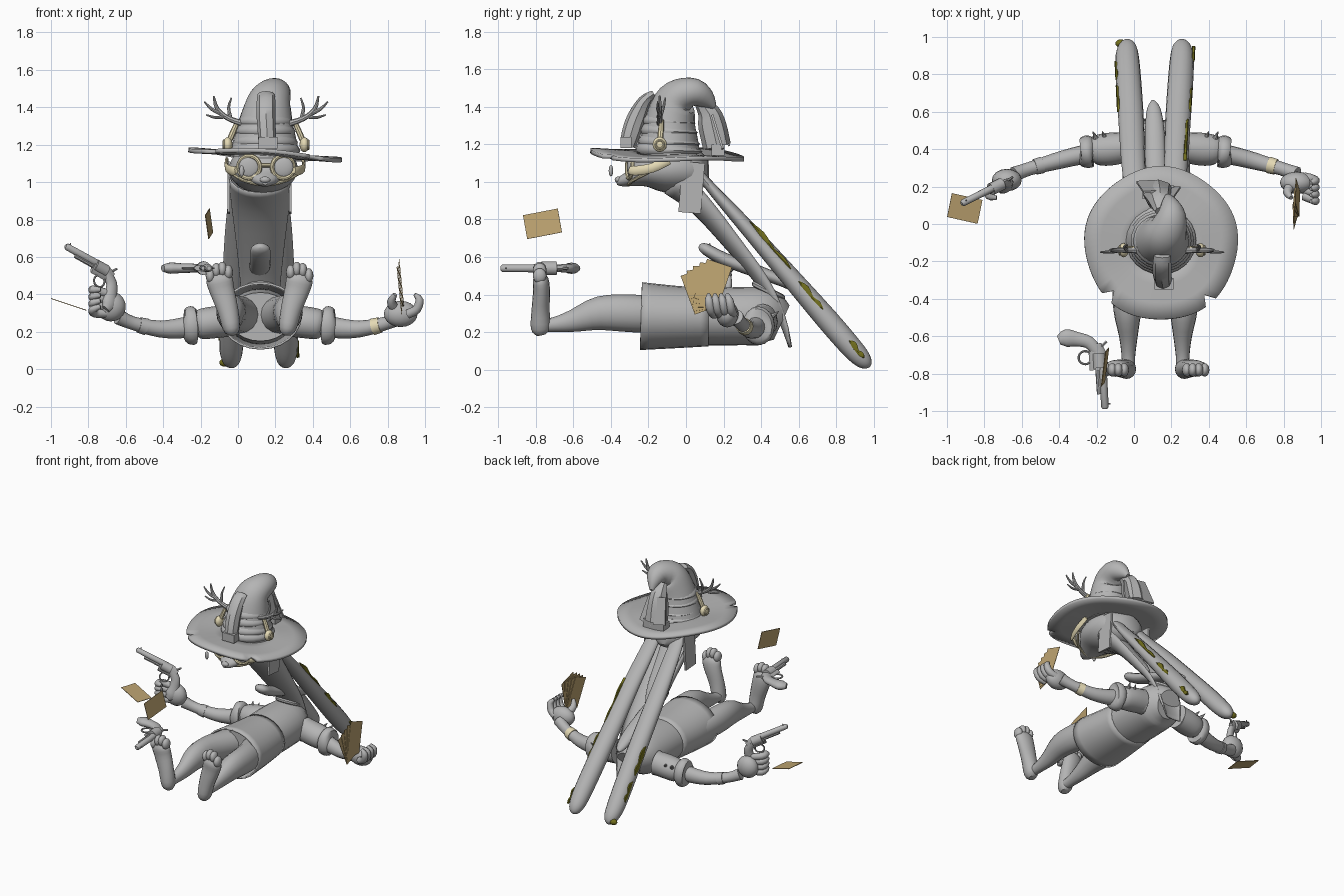
import bpy, bmesh, math
from mathutils import Vector, Matrix

old = bpy.data.objects.get("Cube")
if old:
    bpy.data.objects.remove(old)


def material(name, r, g, b):
    m = bpy.data.materials.new(name)
    m.use_nodes = True
    m.diffuse_color = (r, g, b, 1)
    m.node_tree.nodes["Principled BSDF"].inputs["Base Color"].default_value = (r, g, b, 1)
    return m


GREY = material("plain grey", .46, .46, .46)
CREAM = material("cream leather", .78, .7, .46)
TAN = material("card tan", .51, .37, .165)
OLIVE = material("dark olive", .17, .16, .012)
MID, HAT_MID, EAR_MID = .115, .15, .11
X, Y, Z = Vector((1, 0, 0)), Vector((0, 1, 0)), Vector((0, 0, 1))
made = []


def finish(name, bm, mat=GREY, matrix=None, thick=0):
    bmesh.ops.recalc_face_normals(bm, faces=bm.faces)
    mesh = bpy.data.meshes.new(name)
    bm.to_mesh(mesh)
    bm.free()
    ob = bpy.data.objects.new(name, mesh)
    bpy.context.collection.objects.link(ob)
    mesh.materials.append(mat)
    if matrix:
        ob.matrix_world = matrix
    if thick:
        mod = ob.modifiers.new("thickness", "SOLIDIFY")
        mod.thickness, mod.offset = thick, 0
    made.append(ob)
    return ob


def smooth_path(pts, steps):
    """Catmull-Rom interpolation of points with radii."""
    out = []
    for i in range(len(pts) - 1):
        a, b, c, d = (pts[max(0, min(len(pts) - 1, i + k))] for k in (-1, 0, 1, 2))
        for s in range(steps):
            t = s / steps
            out.append([q + .5 * t * (r - p + t * (2*p - 5*q + 4*r - w + t * (3*(q - r) + w - p)))
                        for p, q, r, w in zip(a, b, c, d)])
    return out + [list(pts[-1])]


def loft(name, pts, mat=GREY, side=X, sides=16, caps=True, arc=None, matrix=None, flip=False, steps=3, thick=0, mid=MID):
    """Sweep an ellipse (or an open arc of one) through (x, y, z, radius, radius)."""
    pts = [tuple(p) if len(p) == 5 else tuple(p) + (p[3],) for p in pts]
    if flip:
        pts = [(2 * mid - p[0],) + p[1:] for p in pts]
    path = smooth_path(pts, steps)
    bm, rings = bmesh.new(), []
    for i, p in enumerate(path):
        t = (Vector(path[min(i + 1, len(path) - 1)][:3]) - Vector(path[max(i - 1, 0)][:3])).normalized()
        u = (side - t * side.dot(t)).normalized()
        v = t.cross(u)
        a0, a1 = arc or (0, math.tau)
        ring = []
        for k in range(sides + 1 if arc else sides):
            a = a0 + (a1 - a0) * k / sides
            ring.append(bm.verts.new(Vector(p[:3]) + u * math.cos(a) * max(p[3], .001) + v * math.sin(a) * max(p[4], .001)))
        rings.append(ring)
    for r, q in zip(rings, rings[1:]):
        for k in range(sides):
            j = (k + 1) % len(r)
            bm.faces.new((r[k], r[j], q[j], q[k]))
    if caps and not arc:
        bm.faces.new(rings[0])
        bm.faces.new(rings[-1])
    return finish(name, bm, mat, matrix, thick)


def ball(name, at, size, mat=GREY):
    bm = bmesh.new()
    bmesh.ops.create_uvsphere(bm, u_segments=16, v_segments=10, radius=1)
    return finish(name, bm, mat, Matrix.Translation(at) @ Matrix.Diagonal((*size, 1)))


def plate(name, at, size, mat=GREY, rot=Matrix.Identity(4)):
    bm = bmesh.new()
    bmesh.ops.create_cube(bm, size=1)
    return finish(name, bm, mat, Matrix.Translation(at) @ rot @ Matrix.Diagonal((*size, 1)))


def ring(name, at, axis, big, small, mat=CREAM, matrix=Matrix.Identity(4)):
    q = axis.to_track_quat("Z", "Y")
    bm = bmesh.new()
    grid = [[bm.verts.new(q @ Vector(((big + small * math.cos(b)) * math.cos(a),
             (big + small * math.cos(b)) * math.sin(a), small * math.sin(b))))
             for b in (math.tau * j / 8 for j in range(8))] for a in (math.tau * i / 24 for i in range(24))]
    for i in range(24):
        for j in range(8):
            bm.faces.new((grid[i][j], grid[i - 1][j], grid[i - 1][j - 1], grid[i][j - 1]))
    return finish(name, bm, mat, matrix @ Matrix.Translation(at))


# Torso with an open skirt
loft("skirt", [(.12, -.24, .285, .215, .175), (.12, -.05, .28, .2, .16), (.12, .12, .28, .18, .15)], sides=24, caps=False, thick=.012)
loft("torso", [(.12, -.14, .28, .17, .13), (.12, .1, .28, .18, .15), (.12, .3, .285, .18, .155),
               (.12, .43, .28, .16, .15), (.12, .51, .25, .09, .1)], sides=24)
ring("collar", (.12, .44, .42), Vector((0, .5, 1)), .08, .018, GREY)
loft("tail", [(.12, .07, .66, .01), (.12, .1, .645, .05, .03), (.12, .2, .59, .055, .035), (.115, .36, .53, .055, .035),
              (.11, .52, .47, .05, .03), (.105, .62, .42, .035, .025), (.1, .66, .4, .008)])

# Limbs, mirrored across the body
for flip, tag in ((False, "right"), (True, "left")):
    def mx(x, mid=MID):
        return 2 * mid - x if flip else x
    loft(tag + "_leg", [(.01, -.12, .29, .1, .1), (-.03, -.3, .3, .085, .1), (-.035, -.46, .3, .075, .09),
                        (-.03, -.6, .26, .05, .06), (-.03, -.7, .24, .037, .04), (-.03, -.77, .235, .035, .035)], flip=flip)
    loft(tag + "_foot", [(-.03, -.77, .185, .025), (-.035, -.775, .22, .047, .052), (-.055, -.775, .32, .056, .048),
                         (-.085, -.77, .42, .066, .045), (-.1, -.775, .48, .07, .042), (-.105, -.78, .51, .04, .025)], flip=flip)
    for k in range(4):
        ball(tag + "_toe", (mx(-.148 + .032 * k), -.78, .5 + .022 * (k in (1, 2)) + .006 * k), (.025, .036, .04))
    loft(tag + "_arm", [(-.04, .41, .26, .08, .09), (-.2, .385, .24, .055, .06), (-.3, .365, .22, .05, .055),
                        (-.42, .335, .215, .045, .045), (-.56, .295, .245, .036, .036), (-.64, .265, .28, .042, .042)], side=Y, flip=flip)
    loft(tag + "_sleeve", [(-.04, .41, .26, .08, .085), (-.13, .4, .25, .088, .085), (-.2, .395, .24, .08, .08), (-.23, .39, .235, .06, .06)], side=Y, flip=flip)
    loft(tag + "_cuff", [(-.215, .39, .235, .05), (-.23, .39, .235, .085, .1), (-.275, .38, .23, .08, .095), (-.29, .38, .23, .05)], side=Y, flip=flip)
    for k in range(2):
        loft(tag + "_sleeve_spike", [(mx(-.15 - .05 * k), .45, .28, .018), (mx(-.17 - .05 * k), .495, .31, .002)], sides=8, steps=1)
    loft(tag + "_bracelet", [(-.49, .316, .226, .045), (-.53, .305, .236, .042)], CREAM if flip else GREY, side=Y, flip=flip, steps=1)

    # Long ears falling backwards, each with its own moss patches
    loft(tag + "_ear", [(.02, .04, 1.08, .045, .02), (.01, .16, .94, .057, .03), (-.005, .34, .74, .064, .042), (-.015, .55, .5, .068, .052),
                        (-.028, .75, .27, .068, .06), (-.036, .88, .12, .064, .058), (-.036, .94, .055, .052, .048),
                        (-.036, .97, .025, .03, .028), (-.036, .98, .015, .006)], flip=flip, mid=EAR_MID)
    patches = ((.34, .56, .016, .016), (.6, .73, .018, .004), (.87, .95, .018, 0)) if flip else ((.6, .74, .026, 0), (.77, .87, .02, 0))
    for start, end, wide, inset in patches:
        def on_ear(y, w, lift=0):
            return (-.052 - .05 * y + inset, y, 1.155 - 1.15 * y + lift + inset * 1.6, .009, w)
        loft(tag + "_ear_moss", [on_ear(start, .002), on_ear(start * .7 + end * .3, wide, .008), on_ear(start * .45 + end * .55, wide * .6, -.006),
                                 on_ear(start * .2 + end * .8, wide * .9), on_ear(end, .003)], OLIVE, sides=6, flip=flip, mid=EAR_MID)
    plate(tag + "_side_flap", (mx(-.05), .03, .97), (.014, .12, .27), rot=Matrix.Rotation(-.08, 4, "X"))

    # Antlers and ear pieces on the hat
    for branch in (((.04, -.14, 1.31, .018), (-.05, -.14, 1.34, .014), (-.11, -.14, 1.39, .012), (-.13, -.14, 1.46, .005)),
                   ((-.08, -.14, 1.36, .011), (-.14, -.15, 1.39, .009), (-.18, -.15, 1.43, .004)),
                   ((-.04, -.14, 1.34, .011), (-.05, -.12, 1.4, .008), (-.035, -.11, 1.45, .004)),
                   ((-.07, -.14, 1.35, .01), (-.12, -.15, 1.345, .008), (-.17, -.15, 1.36, .004))):
        loft(tag + "_antler", branch, sides=8, side=Y, flip=flip, mid=HAT_MID)
    loft(tag + "_headset_stem", [(.0, -.13, 1.33, .012), (-.03, -.135, 1.26, .016), (-.055, -.14, 1.2, .014)], CREAM, sides=8, flip=flip, side=Y, mid=HAT_MID)
    ball(tag + "_headset_disc", (mx(-.055, HAT_MID), -.14, 1.2), (.026, .038, .04), CREAM)
    ring(tag + "_headset_ring", (mx(-.075, HAT_MID), -.14, 1.2), X, .022, .007, CREAM)
    loft(tag + "_goggle_strap", [(-.06, -.09, 1.115, .01, .022), (-.06, -.18, 1.075, .01, .025), (-.03, -.27, 1.06, .01, .025), (-.01, -.3, 1.065, .01, .022)],
         CREAM, sides=8, flip=flip, side=X, mid=HAT_MID - .005)
    ring(tag + "_goggle_rim", (mx(.06, HAT_MID), -.3, 1.08), Vector((mx(-.25, 0), -1, .05)), .06, .012, CREAM)
    ball(tag + "_goggle_lens", (mx(.06, HAT_MID), -.297, 1.08), (.056, .018, .056))

ball("ear_tip_moss", (-.07, .965, .035), (.03, .022, .022), OLIVE)

# Head, muzzle and the stretched neck cloth
loft("head", [(.12, .12, 1.06, .06, .06), (.12, .06, 1.06, .15, .11), (.135, -.08, 1.07, .185, .13), (.145, -.2, 1.06, .16, .1),
              (.145, -.28, 1.025, .095, .05), (.145, -.34, 1.005, .05, .03), (.145, -.37, 1.0, .015)], sides=24)
ball("nose", (.145, -.36, 1.012), (.028, .02, .018))
loft("goggle_bridge", [(.11, -.31, 1.09, .011), (.19, -.31, 1.09, .011)], CREAM, sides=8, side=Y)
loft("chin_strap", [(-.04, -.2, 1.05, .008), (.03, -.28, 1.01, .01), (.145, -.31, .985, .009), (.26, -.28, 1.01, .01), (.33, -.2, 1.05, .008)], CREAM, sides=8, side=Z)
loft("neck_cloth", [(.12, -.03, 1.03, .165, .12), (.12, .1, .9, .155, .09), (.12, .26, .7, .13, .07), (.12, .43, .47, .105, .05),
                    (.12, .52, .28, .09, .03), (.12, .56, .12, .06, .01)], arc=(-.3, math.pi + .3), thick=.008)
loft("inner_scarf", [(.12, -.05, 1.0, .09, .05), (.12, .08, .86, .07, .03), (.12, .22, .7, .05, .02), (.12, .3, .6, .01)])

# Wide uneven brim with two nicks
bm = bmesh.new()
rows = []
for r in (.12, .22, .32, .41):
    row = []
    for i in range(72):
        a = math.tau * i / 72
        nick = r > .4 and i in (45, 62)
        rr = r * (.87 if nick else 1 + .012 * math.sin(5 * a))
        px, py = rr * math.cos(a), rr * math.sin(a)
        row.append(bm.verts.new((.145 + px, -.105 + py, 1.145 - .065 * px - .03 * py + .025 * r * math.sin(3 * a))))
    rows.append(row)
for r, q in zip(rows, rows[1:]):
    for i in range(72):
        bm.faces.new((r[i - 1], r[i], q[i], q[i - 1]))
finish("hat_brim", bm, thick=.022)

# Drooping crown, bands and straps
loft("hat_crown", [(.14, -.09, 1.13, .19, .17), (.145, -.09, 1.22, .17, .155), (.15, -.085, 1.32, .145, .135), (.165, -.06, 1.42, .12, .115),
                   (.185, -.02, 1.465, .1, .09), (.2, .05, 1.475, .078, .075), (.19, .11, 1.44, .045, .05), (.18, .15, 1.4, .015)], sides=24)
for k, z in enumerate((1.17, 1.21, 1.27, 1.32)):
    big = .18 - .013 * k
    loft("hat_band", [(.145, -.09, z - .022, big - .005, big - .015), (.145, -.09, z, big + .008, big), (.145, -.088, z + .022, big - .005, big - .015)], sides=24)
loft("front_strap", [(.15, -.17, 1.47, .045, .02), (.15, -.22, 1.43, .05, .035), (.15, -.265, 1.34, .05, .05), (.155, -.295, 1.25, .048, .05), (.155, -.31, 1.19, .045, .04)], sides=8)
plate("front_buckle", (.16, -.32, 1.21), (.1, .06, .06))
loft("back_ribbon", [(.15, .07, 1.43, .04, .03), (.14, .12, 1.37, .06, .06), (.135, .14, 1.3, .07, .075), (.13, .165, 1.19, .085, .075)], sides=8)
plate("back_box", (.13, .17, 1.17), (.17, .07, .06))
for k in range(2):
    plate("back_patch", (.08 + .1 * k, .2 - .03 * k, 1.29 - .03 * k), (.1, .012, .19), rot=Matrix.Rotation(.3, 4, "X") @ Matrix.Rotation(.2 - .4 * k, 4, "Y"))
ball("hat_charm", (.02, -.4, 1.06), (.014, .012, .03))


# Revolver: barrel along local x, grip below
def revolver(name, at, aim, up, scale):
    aim = aim.normalized()
    up = (up - aim * up.dot(aim)).normalized()
    m = Matrix.Translation(at) @ Matrix((aim, up.cross(aim), up)).transposed().to_4x4() @ Matrix.Scale(scale, 4)
    loft(name + "_barrel", [(.02, 0, .015, .022), (.25, 0, .015, .02), (.26, 0, .015, .012)], side=Y, sides=12, matrix=m, steps=1)
    loft(name + "_ejector", [(.03, 0, -.012, .013), (.18, 0, -.012, .012)], side=Y, sides=8, matrix=m, steps=1)
    loft(name + "_cylinder", [(-.04, 0, 0, .037), (.04, 0, 0, .037)], side=Y, sides=12, matrix=m, steps=1)
    loft(name + "_frame", [(.05, 0, -.01, .018, .045), (-.05, 0, -.01, .02, .045), (-.09, 0, -.015, .017, .03)], side=Y, sides=8, matrix=m, steps=1)
    loft(name + "_grip", [(-.05, 0, -.01, .02, .03), (-.1, 0, -.05, .024, .034), (-.12, 0, -.11, .026, .038),
                          (-.13, 0, -.17, .03, .047), (-.12, 0, -.21, .018, .025)], side=Y, matrix=m)
    ring(name + "_trigger_guard", (-.02, 0, -.075), Y, .035, .006, GREY, m)
    loft(name + "_hammer", [(-.07, 0, .01, .008), (-.1, 0, .045, .007)], side=Y, sides=6, matrix=m, steps=1)
    loft(name + "_sight", [(.23, 0, .02, .005), (.235, 0, .045, .004)], side=Y, sides=6, matrix=m, steps=1)


revolver("held_revolver", (-.735, .2, .54), Vector((-.18, -.09, .1)), Vector((-.3, 0, 1)), .92)
revolver("loose_revolver", (-.185, -.73, .54), Vector((.06, -1, 0)), X, 1)

# Hands with curled fingers
ball("right_palm", (-.68, .235, .335), (.08, .06, .08))
for k in range(4):
    loft("right_finger", [(-.7, .21, .3 + .035 * k, .024), (-.765, .19, .3 + .04 * k, .025), (-.775, .15, .32 + .035 * k, .022), (-.735, .14, .335 + .03 * k, .012)], side=Z, sides=10)
ball("left_palm", (.87, .22, .295), (.09, .06, .07))
for k in range(4):
    loft("left_finger", [(.91, .25 - .033 * k, .295, .026), (.955, .24 - .036 * k, .32, .025), (.97, .23 - .036 * k, .37, .022), (.945, .22 - .033 * k, .4, .01)], side=Y, sides=10)
loft("left_thumb", [(.84, .21, .32, .028), (.82, .17, .36, .024), (.84, .14, .4, .012)], side=Y, sides=10)

# Playing cards: one falling, one upright, one fan in the hand
plate("falling_card", (-.905, .083, .346), (.175, .13, .004), TAN, Matrix.Rotation(.32, 4, "Y") @ Matrix.Rotation(-.21, 4, "Z"))
plate("upright_card", (-.155, -.765, .777), (.004, .19, .13), TAN, Matrix.Rotation(-.12, 4, "Z") @ Matrix.Rotation(.19, 4, "X") @ Matrix.Rotation(-.12, 4, "Y"))
for k in range(5):
    plate("fan_card", (.862 + .003 * k, .075 + .017 * k, .42 + .011 * k), (.003, .14, .22), TAN,
          Matrix.Rotation(-.1, 4, "Y") @ Matrix.Rotation(.35 - .17 * k, 4, "X"))

# Smooth shading with crisp edges
bpy.ops.object.select_all(action="DESELECT")
for ob in made:
    ob.select_set(True)
bpy.context.view_layer.objects.active = made[0]
bpy.ops.object.shade_smooth_by_angle(angle=math.radians(40))
